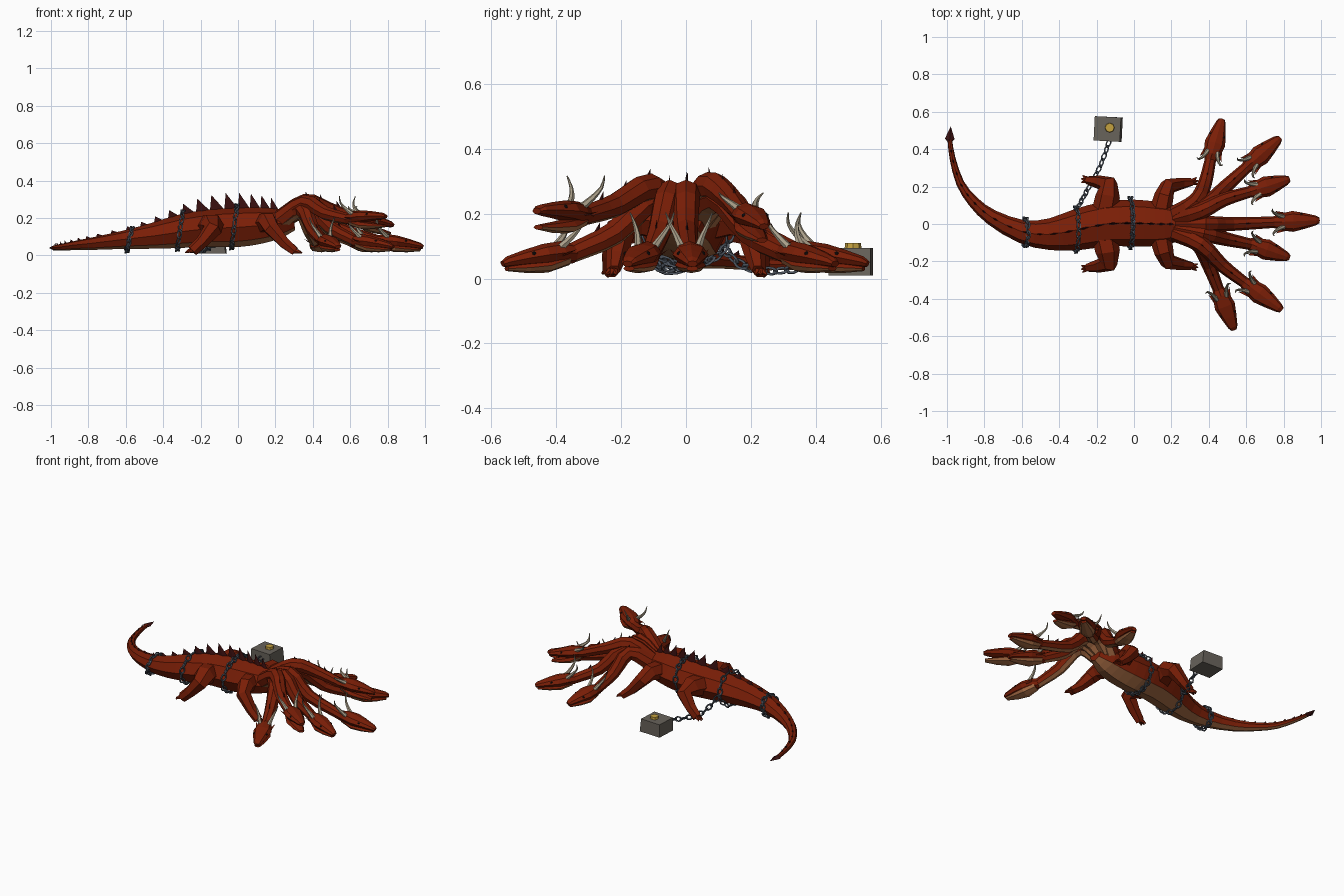
import bpy, bmesh, math
from mathutils import Vector, Matrix

default_cube = bpy.data.objects.get("Cube")
if default_cube:
    bpy.data.objects.remove(default_cube, do_unlink=True)

UP = Vector((0, 0, 1))


def material(name, red, green, blue):
    result = bpy.data.materials.new(name)
    result.use_nodes = True
    result.diffuse_color = (red, green, blue, 1)
    shader = result.node_tree.nodes["Principled BSDF"]
    shader.inputs["Base Color"].default_value = (red, green, blue, 1)
    shader.inputs["Roughness"].default_value = 0.9
    return result


red_scales = material("red scales", .195, .013, .002)
brown_belly = material("brown belly", .4, .155, .06)
dark_spines = material("dark spines", .042, .005, .005)
horn_bone = material("horn bone", .4, .345, .25)
chain_iron = material("chain iron", .075, .09, .115)
grey_stone = material("grey stone", .14, .125, .105)
gold_metal = material("gold metal", .56, .36, .05)
eye_black = material("eye black", .01, .008, .008)


def finish(name, mesh_builder, *materials):
    bmesh.ops.recalc_face_normals(mesh_builder, faces=mesh_builder.faces)
    mesh = bpy.data.meshes.new(name)
    mesh_builder.to_mesh(mesh)
    mesh_builder.free()
    for item in materials:
        mesh.materials.append(item)
    thing = bpy.data.objects.new(name, mesh)
    bpy.context.collection.objects.link(thing)


def smooth(points, steps=3):
    """Catmull-Rom curve through the points."""
    points = [Vector(p) for p in points]
    padded = [2 * points[0] - points[1]] + points + [2 * points[-1] - points[-2]]
    curve = []
    for a, b, c, d in zip(padded, padded[1:], padded[2:], padded[3:]):
        for step in range(steps):
            t = step / steps
            curve.append((2 * b + (c - a) * t + (2 * a - 5 * b + 4 * c - d) * t * t
                          + (3 * b - a - 3 * c + d) * t ** 3) / 2)
    return curve + [points[-1]]


def loft(builder, points, sizes, sides=8, belly_below=None, carry=False):
    """Skin elliptical sections along a path; low faces may take the second material."""
    points = [Vector(p) for p in points]
    rings, side = [], None
    for i, point in enumerate(points):
        along = (points[min(i + 1, len(points) - 1)] - points[max(i - 1, 0)]).normalized()
        if carry and side:
            side = (side - along * side.dot(along)).normalized()
        else:
            side = along.cross(UP).normalized()
        over = side.cross(along)
        width, height = sizes[i]
        angles = [math.tau * k / sides for k in range(sides)]
        rings.append([builder.verts.new(point + side * width * math.cos(a) + over * height * math.sin(a))
                      for a in angles])
    for lower, upper in zip(rings, rings[1:]):
        for k in range(sides):
            n = (k + 1) % sides
            face = builder.faces.new((lower[k], lower[n], upper[n], upper[k]))
            if belly_below is not None and math.sin(math.tau * (k + .5) / sides) < belly_below:
                face.material_index = 1
    builder.faces.new(rings[0])
    builder.faces.new(rings[-1])


def taper(start, end, count):
    return [(start + (end - start) * i / (count - 1),) * 2 for i in range(count)]


def blade(builder, back, front, tip, thickness=.006):
    """Thin pyramid standing on the line from back to front."""
    back, front, tip = Vector(back), Vector(front), Vector(tip)
    side = (front - back).cross(UP).normalized() * thickness
    middle = (back + front) / 2
    base = [builder.verts.new(p) for p in (back, middle + side, front, middle - side)]
    peak = builder.verts.new(tip)
    builder.faces.new(base)
    for k in range(4):
        builder.faces.new((base[k], base[(k + 1) % 4], peak))


# Body and tail: x, y, z, half width, half height
spine = smooth([(-.985, .45, .04, .012, .012), (-.97, .35, .042, .016, .015), (-.93, .22, .045, .022, .02),
                (-.86, .12, .055, .03, .025), (-.76, .035, .065, .042, .035), (-.6, -.04, .085, .062, .05),
                (-.45, -.055, .105, .085, .07), (-.3, -.03, .13, .11, .09), (-.15, 0, .145, .12, .1),
                (0, .005, .15, .125, .105), (.12, 0, .16, .118, .097), (.22, 0, .17, .098, .078),
                (.3, 0, .18, .05, .045)], 2)
body = bmesh.new()
loft(body, [s[:3] for s in spine], [s[3:] for s in spine], belly_below=-.6)
finish("body_and_tail", body, red_scales, brown_belly)

# Back spines are tallest over the middle of the body
spines = bmesh.new()
ridge = [Vector((s[0], s[1], s[2] + s[4] - .006)) for s in spine[1:-2]]
for back, front in zip(ridge, ridge[1:]):
    size = .02 + .068 * math.exp(-((back.x + .06) / .33) ** 2)
    blade(spines, back, back.lerp(front, min(1, .4 + size * 9)), back.lerp(front, .1) + UP * size)
finish("back_spines", spines, dark_spines)

# Tail barb
barb = bmesh.new()
loft(barb, [(-.985, .44, .04), (-.985, .455, .04), (-.98, .52, .04)],
     [(.012, .012), (.026, .014), (.001, .001)], 4)
finish("tail_barb", barb, dark_spines)


# Legs with three toes, mirrored across the body
def leg(name, path, widths, flip):
    path = [Vector((x, y * flip, z)) for x, y, z in path]
    builder = bmesh.new()
    loft(builder, path, widths, 6, carry=True)
    heading = path[-1] - path[-2]
    heading.z = 0
    heading.normalize()
    for spread in (-.5, 0, .5):
        toe = heading.copy()
        toe.rotate(Matrix.Rotation(spread, 3, "Z"))
        knuckle = path[-1] + toe * .018
        loft(builder, [path[-1] - heading * .015, knuckle, knuckle + toe * .02 - UP * .01],
             [(.014, .014), (.011, .011), (.003, .003)], 5)
    finish(name, builder, red_scales)


for flip, label in ((1, "left"), (-1, "right")):
    leg(label + "_hind_leg", [(-.16, .05, .15), (-.14, .15, .165), (-.135, .21, .14), (-.19, .225, .075),
                              (-.245, .235, .025)],
        [(.07, .07), (.065, .06), (.05, .05), (.036, .036), (.032, .022)], flip)
    leg(label + "_front_leg", [(.14, .06, .17), (.16, .15, .18), (.18, .2, .145), (.25, .215, .065),
                               (.305, .225, .022)],
        [(.06, .06), (.052, .052), (.044, .044), (.032, .032), (.028, .02)], flip)


# Heads: skull, jaw that can gape, horns and eyes
def head(name, base, tip, gape, horn_lift):
    base, tip = Vector(base), Vector(tip)
    span = tip - base
    along = span.normalized()
    side = along.cross(UP).normalized()
    over = side.cross(along)

    def spot(fraction, across=0, rise=0):
        return base + span * fraction + side * across + over * rise

    skull = bmesh.new()
    loft(skull, [spot(-.08), spot(.12, 0, .008), spot(.38, 0, .01), spot(.66, 0, .008), spot(.92, 0, .004), spot(1)],
         [(.03, .03), (.045, .036), (.056, .033), (.042, .025), (.026, .017), (.016, .01)])
    finish(name + "_skull", skull, red_scales)
    jaw = bmesh.new()
    loft(jaw, [spot(f, 0, rise - gape * f) for f, rise in ((.04, -.012), (.36, -.024), (.65, -.022), (.95, -.016))],
         [(.032, .022), (.048, .023), (.037, .017), (.018, .008)], belly_below=-.2)
    finish(name + "_jaw", jaw, red_scales, brown_belly)
    horns, eyes, cheeks = bmesh.new(), bmesh.new(), bmesh.new()
    for sign in (-1, 1):
        root = spot(.16, sign * .026, .026)
        curve = smooth([root, root - along * .035 + side * sign * .014 + UP * .03 * horn_lift,
                        root - along * .058 + side * sign * .032 + UP * .064 * horn_lift,
                        root - along * .055 + side * sign * .046 + UP * .1 * horn_lift], 2)
        loft(horns, curve, taper(.013, .002, len(curve)), 6, carry=True)
        place = Matrix.Translation(spot(.58, sign * .037, .02))
        bmesh.ops.create_icosphere(eyes, subdivisions=1, radius=.007, matrix=place)
        blade(cheeks, spot(.1, sign * .035), spot(.3, sign * .045), spot(-.02, sign * .06, .015))
    finish(name + "_horns", horns, horn_bone)
    finish(name + "_eyes", eyes, eye_black)
    finish(name + "_cheek_spikes", cheeks, red_scales)


# Necks: arch, descent, head base, snout, jaw gape, horn lift
necks = [
    ((.33, .12, .25), (.38, .22, .14), (.41, .35, .075), (.47, .56, .045), 0, 1),
    ((.38, .1, .25), (.49, .2, .135), (.61, .31, .075), (.78, .46, .045), 0, 1),
    ((.36, .07, .285), (.48, .13, .25), (.63, .175, .195), (.83, .24, .16), .03, .4),
    ((.38, 0, .26), (.52, 0, .15), (.76, .01, .075), (.99, .02, .045), 0, 1),
    ((.37, -.05, .26), (.49, -.08, .15), (.63, -.11, .075), (.83, -.18, .045), 0, 1),
    ((.36, -.11, .28), (.47, -.22, .225), (.6, -.32, .192), (.79, -.46, .208), .035, 1),
    ((.34, -.1, .25), (.4, -.22, .14), (.455, -.36, .075), (.535, -.565, .045), 0, 1)]
for number, (arch, descent, base, tip, gape, horn_lift) in enumerate(necks, 1):
    path = smooth([(.21, arch[1] * .35, .18), arch, descent, base])
    neck = bmesh.new()
    loft(neck, path, taper(.052, .03, len(path)), belly_below=-.6)
    finish(f"neck_{number}", neck, red_scales, brown_belly)
    ridge = bmesh.new()
    for k in (3, 5, 7):
        back, front = path[k] + UP * .034, path[k + 1] + UP * .03
        blade(ridge, back, back.lerp(front, .45), back + UP * .024, .004)
    finish(f"neck_{number}_spines", ridge, dark_spines)
    head(f"head_{number}", base, tip, gape, horn_lift)


# Chains of alternating oval links
def chain(name, points, closed=False, link=.033):
    points = [Vector(p) for p in points]
    if closed:
        points.append(points[0])
    builder = bmesh.new()
    count = 0
    for start, end in zip(points, points[1:]):
        along = (end - start).normalized()
        side = along.cross(Vector((1, 0, 0)) if closed else UP).normalized()
        pieces = max(1, round((end - start).length / link))
        for piece in range(pieces):
            count += 1
            middle = start.lerp(end, (piece + .5) / pieces)
            turn = math.radians(40 + 90 * (count % 2))
            flat = side * math.cos(turn) + along.cross(side) * math.sin(turn)
            normal = along.cross(flat)
            rings = []
            for k in range(8):
                a = math.tau * k / 8
                out = along * math.cos(a) * 1.5 + flat * math.sin(a)
                rings.append([builder.verts.new(middle + out * (.014 + .005 * math.cos(b)) + normal * .005 * math.sin(b))
                              for b in (0, math.pi / 2, math.pi, math.pi * 1.5)])
            for k in range(8):
                near, far = rings[k], rings[(k + 1) % 8]
                for m in range(4):
                    n = (m + 1) % 4
                    builder.faces.new((near[m], near[n], far[n], far[m]))
    finish(name, builder, chain_iron)


for label, x, y, z, width, height in (("tail", -.58, -.045, .084, .073, .062), ("hip", -.31, -.03, .132, .12, .103),
                                      ("chest", -.02, .005, .153, .136, .114)):
    loop = [(x + .015 * math.sin(a), y + width * math.cos(a), z + height * math.sin(a))
            for a in (math.tau * k / 16 for k in range(16))]
    chain(label + "_chain", loop, True)
chain("anchor_chain", smooth([(-.3, .09, .12), (-.25, .18, .035), (-.18, .31, .025), (-.13, .45, .06)], 2))

# Stone weight with a gold stud
weight = bmesh.new()
place = Matrix.Translation((-.138, .508, .052)) @ Matrix.Rotation(-.05, 4, "Z")
bmesh.ops.create_cube(weight, size=1, matrix=place @ Matrix.Diagonal((.15, .13, .085, 1)))
for vertex in weight.verts:
    if vertex.co.z > .06 and vertex.co.x > -.13:
        vertex.co.x -= .01
finish("stone_weight", weight, grey_stone)
stud = bmesh.new()
bmesh.ops.create_cone(stud, cap_ends=True, segments=8, radius1=.026, radius2=.024, depth=.016,
                      matrix=Matrix.Translation((-.13, .515, .102)))
finish("gold_stud", stud, gold_metal)
